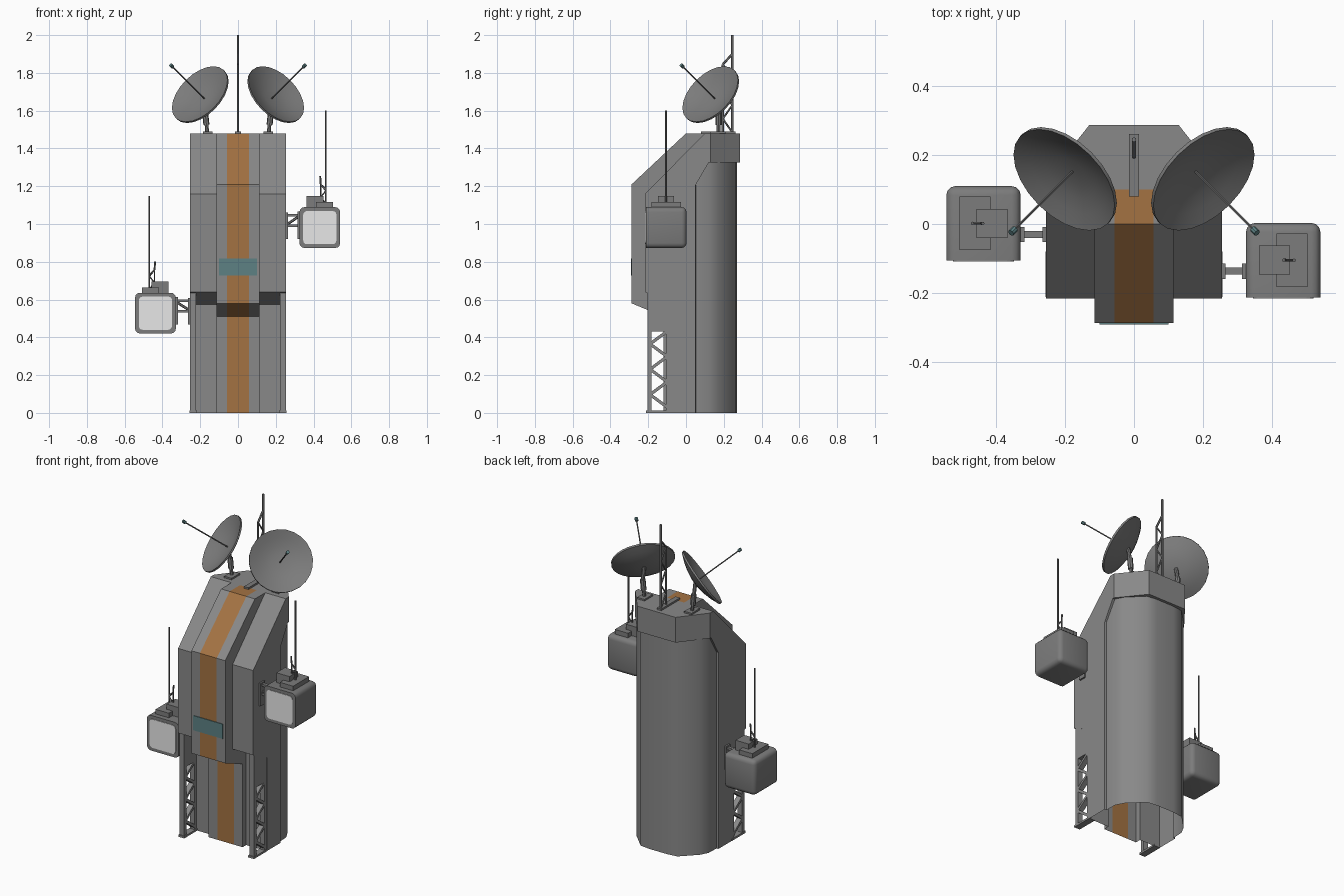
import bpy, bmesh, math
from mathutils import Vector, Matrix

if "Cube" in bpy.data.objects:
    bpy.data.objects.remove(bpy.data.objects["Cube"])


def material(name, r, g, b):
    m = bpy.data.materials.new(name)
    m.diffuse_color = (r, g, b, 1)
    m.use_nodes = True
    m.node_tree.nodes["Principled BSDF"].inputs["Base Color"].default_value = m.diffuse_color
    return m


GREY = material("hull grey", 0.25, 0.25, 0.25)
DARK = material("equipment grey", 0.2, 0.2, 0.2)
METAL = material("antenna metal", 0.15, 0.15, 0.15)
ORANGE = material("stripe orange", 0.37, 0.17, 0.055)
TEAL = material("panel teal", 0.11, 0.22, 0.23)
WHITE = material("light panel", 0.8, 0.8, 0.8)


def finish(name, bm, mats, smooth=None):
    me = bpy.data.meshes.new(name)
    bm.to_mesh(me)
    bm.free()
    for m in mats:
        me.materials.append(m)
    ob = bpy.data.objects.new(name, me)
    bpy.context.collection.objects.link(ob)
    if smooth:
        bpy.ops.object.select_all(action='DESELECT')
        ob.select_set(True)
        bpy.context.view_layer.objects.active = ob
        bpy.ops.object.shade_smooth_by_angle(angle=math.radians(smooth))
    return ob


def extrude(bm, pts, stations, axis='x', skip=(), drop_ends=()):
    """Sweep a profile through stations; skip = profile edges left open."""
    put = (lambda p, s: (s, p[0], p[1])) if axis == 'x' else (lambda p, s: (p[0], p[1], s))
    rings = [[bm.verts.new(put(p, s)) for p in pts] for s in stations]
    faces, drop, n = [], [], len(pts)
    for a, b in zip(rings, rings[1:]):
        for i in range(n):
            f = bm.faces.new((a[i], a[(i + 1) % n], b[(i + 1) % n], b[i]))
            faces.append(f)
            if i in skip:
                drop.append(f)
    for end in (0, -1):
        f = bm.faces.new(rings[end])
        faces.append(f)
        if end in drop_ends:
            drop.append(f)
    bmesh.ops.recalc_face_normals(bm, faces=faces)
    bmesh.ops.delete(bm, geom=drop, context='FACES')


def box(bm, x0, x1, y0, y1, z0, z1):
    m = Matrix.Translation(((x0 + x1) / 2, (y0 + y1) / 2, (z0 + z1) / 2)) @ \
        Matrix.Diagonal((abs(x1 - x0), abs(y1 - y0), abs(z1 - z0), 1))
    return bmesh.ops.create_cube(bm, size=1, matrix=m)['verts']


def bar(bm, p, q, r, sides=6):
    p, q = Vector(p), Vector(q)
    rot = (q - p).to_track_quat('Z', 'Y').to_matrix().to_4x4()
    bmesh.ops.create_cone(bm, cap_ends=True, segments=sides, radius1=r, radius2=r,
                          depth=(q - p).length, matrix=Matrix.Translation((p + q) / 2) @ rot)


def lattice_mast(bm, foot, step, low, bend, top, rungs, r):
    """Tall bar with a short parallel bar braced against it."""
    foot, step, up = Vector(foot), Vector(step), Vector((0, 0, 1))
    bar(bm, foot, foot + up * top, r)
    bar(bm, foot + step, foot + step + up * low, r * 0.9)
    bar(bm, foot + step + up * low, foot + up * bend, r * 0.9)
    for i in range(rungs):
        a, b = low * i / rungs, low * (i + 1) / rungs
        s, e = (step, step * 0) if i % 2 else (step * 0, step)
        bar(bm, foot + s + up * a, foot + e + up * b, r * 0.7)


# hull flanks, open below and inside
flank = [(-.217, .64), (-.217, 1.16), (.1, 1.48), (.13, 1.48), (.13, 1.325), (.12, 1.325),
         (.05, 1.205), (.05, 0), (-.085, 0), (-.085, .575)]
for s, side in ((1, "right"), (-1, "left")):
    bm = bmesh.new()
    extrude(bm, flank, [s * .115, s * .255], skip=(3, 4, 6, 7), drop_ends=(0,))
    finish(side + "_hull_flank", bm, [GREY])

# central column with the orange stripe
bm = bmesh.new()
column = [(.1, 1.48), (0, 1.48), (-.288, 1.21), (-.288, .58), (-.12, .51), (-.12, 0),
          (-.085, 0), (-.085, .575), (-.217, .64), (-.217, 1.16)]
extrude(bm, column, [-.115, -.057, .057, .115], skip=(5, 6, 7, 8, 9))
for f in bm.faces:
    f.material_index = int(abs(f.calc_center_median().x) < .05)
finish("centre_column", bm, [GREY, ORANGE])

# rounded back shell
bm = bmesh.new()
half = [(.255, .05), (.243, .052), (.24, .125), (.215, .172), (.125, .262), (.06, .27)]
extrude(bm, half + [(-x, y) for x, y in reversed(half)], [0, 1.33], 'z', skip=(11,), drop_ends=(0, -1))
finish("back_shell", bm, [GREY], 50)

# roof cap
bm = bmesh.new()
extrude(bm, [(-.255, .1), (.255, .1), (.255, .13), (.13, .287), (-.13, .287), (-.255, .13)],
        [1.325, 1.48], 'z')
finish("roof_cap", bm, [GREY])

# teal plate on the column
bm = bmesh.new()
box(bm, -.1, .1, -.292, -.287, .727, .817)
finish("teal_plate", bm, [TEAL])

# lattice legs under the flanks
for s, side in ((1, "right"), (-1, "left")):
    bm = bmesh.new()
    xa, xb, xm = s * .222, s * .254, s * .238
    extrude(bm, [(-.205, .43), (-.205, .635), (-.085, .576), (-.085, .43)], [xa, xb])
    box(bm, xa, xb, -.205, -.182, .01, .43)
    box(bm, xa, xb, -.105, -.085, .01, .43)
    box(bm, s * .217, s * .257, -.212, -.08, 0, .012)
    for i in range(6):
        z0, z1 = .03 + i * .067, .03 + (i + 1) * .067
        ya, yb = (-.19, -.1) if i % 2 else (-.1, -.19)
        extrude(bm, [(ya, z0 - .01), (ya, z0 + .01), (yb, z1 + .01), (yb, z1 - .01)], [xa, xb])
    finish(side + "_lattice_leg", bm, [GREY])

# side pods: box, light panel, arm, top blocks and whip antenna
for s, cx, cy, cz, side in ((1, .433, -.105, .981, "right"), (-1, -.437, .002, .528, "left")):
    h = .108
    bm = bmesh.new()
    box(bm, cx - h, cx + h, cy - h, cy + h, cz - h, cz + h)
    edges = [e for e in bm.edges if any(v.co.y > cy for v in e.verts)]
    bmesh.ops.bevel(bm, geom=edges, offset=.026, segments=3, profile=.5, affect='EDGES')
    finish(side + "_pod", bm, [DARK], 35)

    bm = bmesh.new()
    box(bm, cx - .088, cx + .088, cy - h - .003, cy - h + .003, cz - .088, cz + .088)
    edges = [e for e in bm.edges if abs(e.verts[0].co.y - e.verts[1].co.y) > .004]
    bmesh.ops.bevel(bm, geom=edges, offset=.02, segments=3, profile=.5, affect='EDGES')
    finish(side + "_pod_light_panel", bm, [WHITE])

    bm = bmesh.new()
    zt = cz + h
    box(bm, cx - s * .02, cx + s * .07, cy - .078, cy + .078, zt - .004, zt + .028)
    box(bm, cx - s * .07, cx + s * .02, cy - .042, cy + .042, zt - .004, zt + .06)
    finish(side + "_pod_top_blocks", bm, [DARK])

    bm = bmesh.new()
    ay, x0, x1 = cy - .032, s * .25, cx - s * (h - .005)
    box(bm, x0, s * .265, ay - .022, ay + .022, cz - .06, cz + .08)
    box(bm, x1 - s * .016, x1, ay - .022, ay + .022, cz - .06, cz + .085)
    for z in (.065, .01):
        box(bm, x0, x1, ay - .01, ay + .01, cz + z - .007, cz + z + .007)
    bar(bm, (x0, ay, cz + .01), (x1, ay, cz + .065), .007)
    finish(side + "_pod_arm", bm, [DARK])

    bm = bmesh.new()
    lattice_mast(bm, (cx + s * .032, cy, zt + .02), (-s * .027, 0, 0), .1, .075, .493, 3, .005)
    bar(bm, (cx + s * .005, cy, zt + .12), (cx + s * .002, cy, zt + .165), .005)
    finish(side + "_pod_antenna", bm, [METAL])

# main mast on its base plate
bm = bmesh.new()
box(bm, -.015, .015, .08, .262, 1.478, 1.491)
lattice_mast(bm, (0, .245, 1.485), (0, -.05, 0), .36, .415, .515, 5, .007)
finish("main_mast", bm, [DARK])

# twin dishes aimed forward, up and outward
for s, side in ((1, "right"), (-1, "left")):
    rim = Vector((s * .203, .128, 1.688))
    axis = Vector((s, -1, 1)).normalized()
    place = Matrix.Translation(rim) @ axis.to_track_quat('Z', 'Y').to_matrix().to_4x4()
    bm = bmesh.new()
    R, depth, n = .18, .045, 24
    inner = [(R * k, depth * (k * k - 1)) for k in (.25, .5, .75, 1)]
    outer = [(R * k, depth * (k * k - 1) - .011) for k in (1, .75, .5, .25)]
    rings = [[bm.verts.new((r * math.cos(i * math.tau / n), r * math.sin(i * math.tau / n), z))
              for i in range(n)] for r, z in inner + outer]
    for a, b in zip(rings, rings[1:]):
        for i in range(n):
            bm.faces.new((a[i], a[(i + 1) % n], b[(i + 1) % n], b[i]))
    bm.faces.new(rings[0])
    bm.faces.new(rings[-1])
    bmesh.ops.recalc_face_normals(bm, faces=bm.faces)
    bm.transform(place)
    finish(side + "_dish", bm, [DARK], 40)

    bm = bmesh.new()
    bar(bm, rim - axis * .045, rim + axis * .255, .004)
    finish(side + "_dish_feed_rod", bm, [METAL])
    bm = bmesh.new()
    bar(bm, rim + axis * .247, rim + axis * .267, .01, 8)
    finish(side + "_dish_feed_horn", bm, [TEAL])

    bm = bmesh.new()
    box(bm, s * .135, s * .185, .13, .21, 1.478, 1.49)
    bar(bm, (s * .163, .172, 1.485), (s * .167, .172, 1.53), .01, 8)
    bar(bm, (s * .167, .172, 1.525), (s * .174, .172, 1.59), .016, 8)
    bar(bm, (s * .174, .172, 1.585), rim - axis * .05, .011, 8)
    finish(side + "_dish_stand", bm, [DARK])
